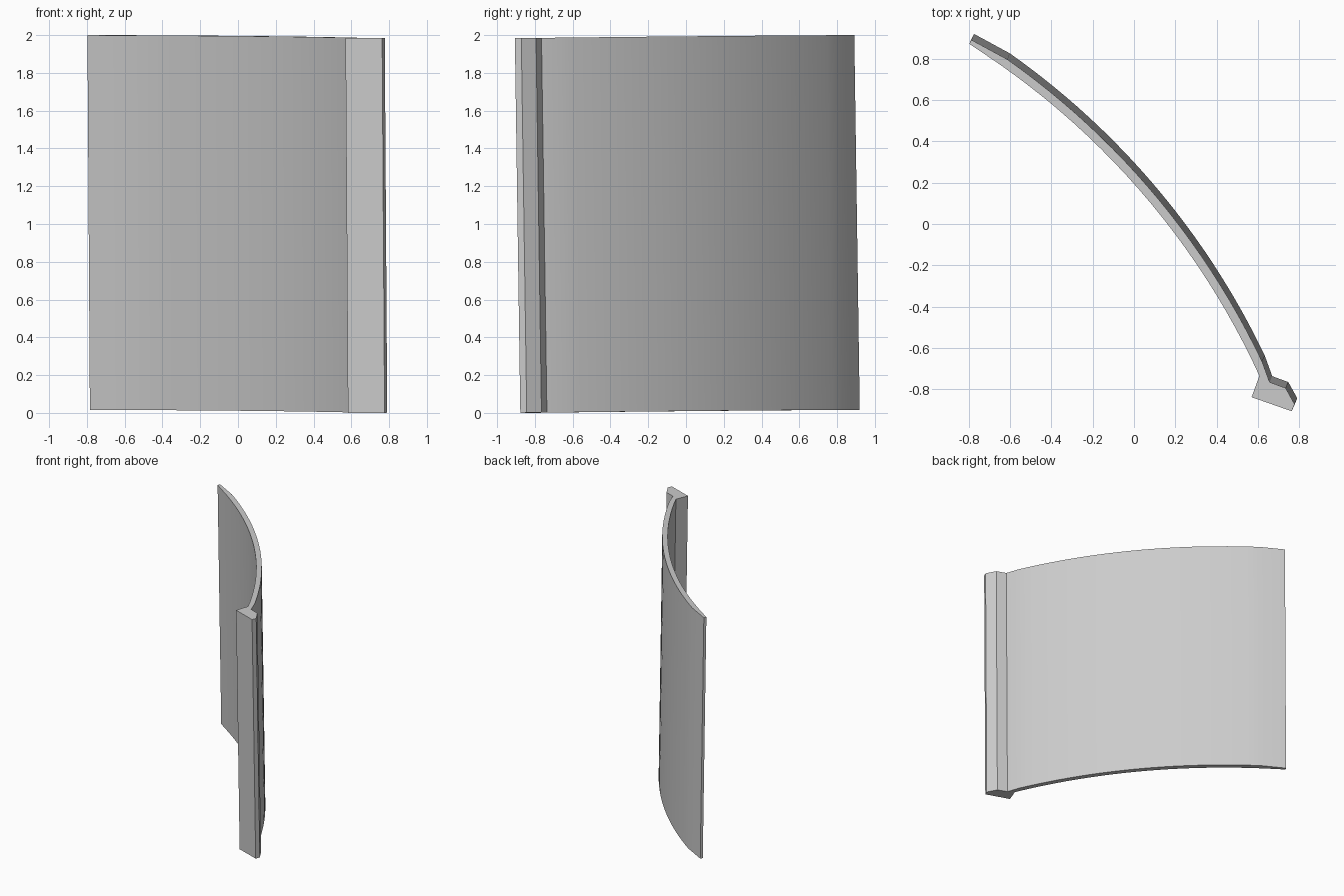
import bpy, bmesh, math

if "Cube" in bpy.data.objects:
    bpy.data.objects.remove(bpy.data.objects["Cube"])

# Cross-section values: two concentric arcs and a rim
CENTRE = (-2.79, -2.29)
R_IN, R_OUT = 3.736, 3.777
SEGMENTS = 24
SLANT = (-0.0065, -0.0145)      # sideways drift per unit of height
BASE, TOP = 0.008, 1.992


def arc(radius, start, end):
    """Points on an arc around CENTRE, angles in degrees."""
    pts = []
    for i in range(SEGMENTS + 1):
        a = math.radians(start + (end - start) * i / SEGMENTS)
        pts.append((CENTRE[0] + radius * math.cos(a),
                    CENTRE[1] + radius * math.sin(a)))
    return pts


# Outline: tapered tip, outer arc, angular rim, inner arc
tip = [(-0.797, 0.872), (-0.787, 0.891)]
rim = [(0.656, -0.765), (0.734, -0.794), (0.777, -0.872),
       (0.763, -0.906), (0.569, -0.838), (0.608, -0.731)]
outline = (tip + arc(R_OUT, 54.8, 24.2)[:-1] + rim
           + arc(R_IN, 24.4, 57.8)[:-1])

# Extrude the outline along the slightly leaning axis, ends square to it
bm = bmesh.new()
rings = []
for z in (BASE, TOP):
    ring = []
    for x, y in outline:
        px = x + SLANT[0] * (z - TOP)
        py = y + SLANT[1] * (z - TOP)
        ring.append(bm.verts.new((px, py, z - SLANT[0] * px - SLANT[1] * py)))
    rings.append(ring)
low, high = rings
bm.faces.new(low)
bm.faces.new(high)
n = len(outline)
for i in range(n):
    j = (i + 1) % n
    bm.faces.new((low[i], low[j], high[j], high[i]))
bmesh.ops.recalc_face_normals(bm, faces=bm.faces[:])

mesh = bpy.data.meshes.new("curved_panel")
bm.to_mesh(mesh)
bm.free()
panel = bpy.data.objects.new("curved_panel", mesh)
bpy.context.collection.objects.link(panel)

# One plain grey
grey = bpy.data.materials.new("light_grey")
grey.diffuse_color = (0.6, 0.6, 0.6, 1.0)
grey.use_nodes = True
grey.node_tree.nodes["Principled BSDF"].inputs["Base Color"].default_value = grey.diffuse_color
mesh.materials.append(grey)

# Smooth curve with crisp rim and ends
bpy.context.view_layer.objects.active = panel
panel.select_set(True)
bpy.ops.object.shade_smooth_by_angle(angle=math.radians(25))
